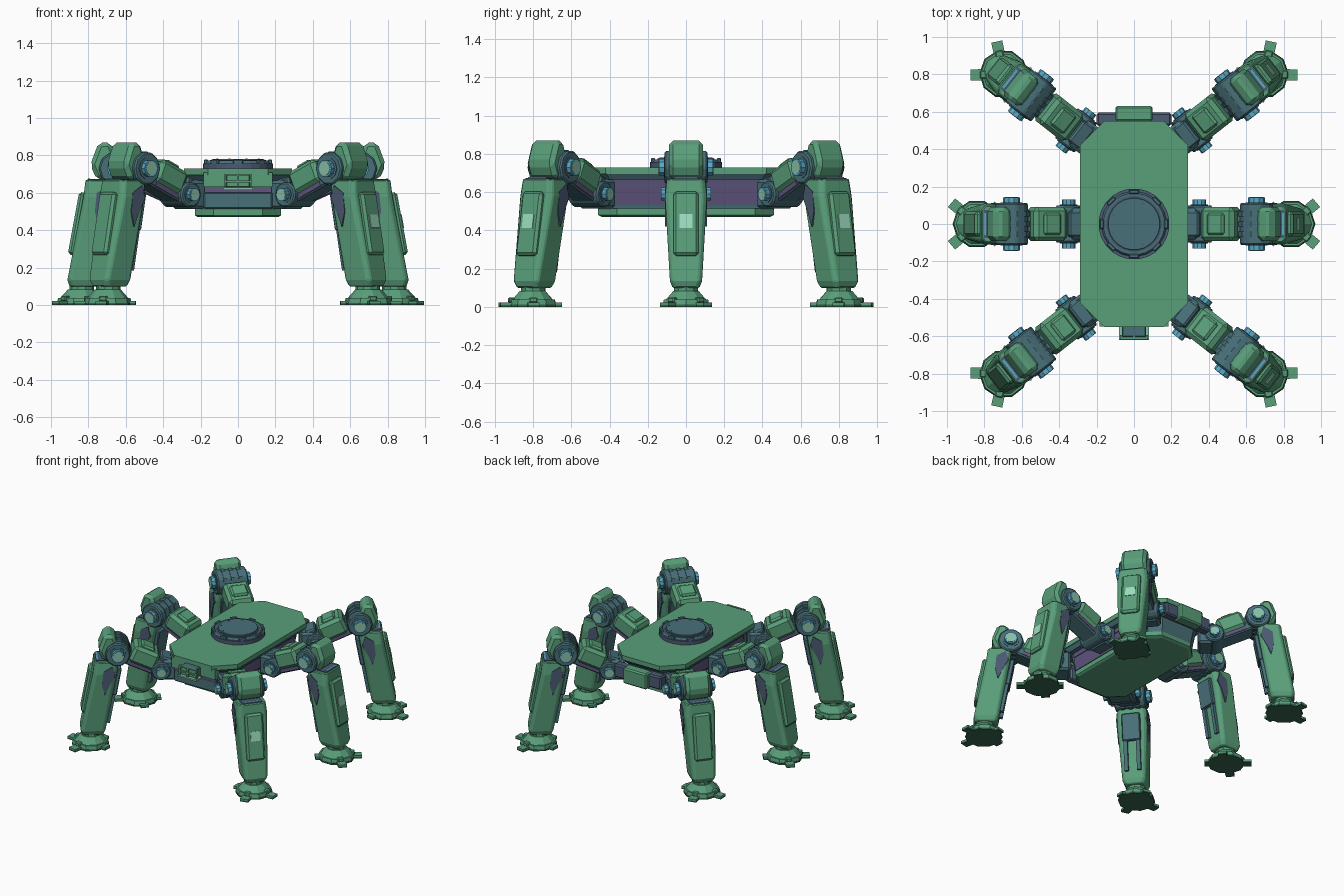
import bpy, bmesh, math
from mathutils import Matrix, Vector

if "Cube" in bpy.data.objects:
    bpy.data.objects.remove(bpy.data.objects["Cube"])


def material(name, rgb):
    m = bpy.data.materials.new(name)
    m.use_nodes = True
    m.diffuse_color = (*rgb, 1)
    m.node_tree.nodes["Principled BSDF"].inputs["Base Color"].default_value = (*rgb, 1)
    return m


GREEN = material("armour green", (0.1, 0.345, 0.195))
DARK = material("sole green", (0.035, 0.13, 0.075))
TEAL = material("joint teal", (0.065, 0.16, 0.19))
SLATE = material("shadow slate", (0.07, 0.1, 0.165))
PURPLE = material("core purple", (0.12, 0.09, 0.21))
BLUE = material("cap blue", (0.1, 0.4, 0.58))
PALE = material("pale green", (0.25, 0.52, 0.38))
MINT = material("marker mint", (0.34, 0.72, 0.53))

ID = Matrix.Identity(4)


def finish(name, bm, mat, frame=ID, bevel=0.0):
    bmesh.ops.recalc_face_normals(bm, faces=bm.faces)
    bm.transform(frame)
    mesh = bpy.data.meshes.new(name)
    bm.to_mesh(mesh)
    bm.free()
    mesh.materials.append(mat)
    ob = bpy.data.objects.new(name, mesh)
    bpy.context.collection.objects.link(ob)
    if bevel:
        mod = ob.modifiers.new("edge", "BEVEL")
        mod.width, mod.segments, mod.limit_method = bevel, 1, "ANGLE"


def box(name, centre, half, mat, frame=ID, tilt=0.0, bevel=0.0, turn=0.0):
    bm = bmesh.new()
    bmesh.ops.create_cube(bm, size=2)
    bm.transform(Matrix.Translation(centre) @ Matrix.Rotation(turn, 4, "Z")
                 @ Matrix.Rotation(tilt, 4, "Y") @ Matrix.Diagonal((*half, 1)))
    finish(name, bm, mat, frame, bevel)


def cylinder(name, centre, r1, r2, half, mat, frame=ID, sides=12, across=False, bevel=0.0):
    """Round part along z, or along the joint axis y when across is set."""
    bm = bmesh.new()
    bmesh.ops.create_cone(bm, cap_ends=True, segments=sides, radius1=r1, radius2=r2, depth=2 * half)
    bm.transform(Matrix.Rotation(math.pi / sides, 4, "Z"))
    turn = Matrix.Rotation(math.pi / 2, 4, "X") if across else ID
    bm.transform(Matrix.Translation(centre) @ turn)
    finish(name, bm, mat, frame, bevel)


def loft(name, sections, mat, frame=ID, bevel=0.0):
    """Stack of chamfered rectangles: (z, centre x, half x, half y, chamfer)."""
    bm = bmesh.new()
    rings = []
    for z, cx, hx, hy, c in sections:
        a, b = hx - c, hy - c
        pts = [(hx, -b), (hx, b), (a, hy), (-a, hy), (-hx, b), (-hx, -b), (-a, -hy), (a, -hy)]
        rings.append([bm.verts.new((cx + x, y, z)) for x, y in pts])
    for lo, hi in zip(rings, rings[1:]):
        for i in range(8):
            j = (i + 1) % 8
            bm.faces.new((lo[i], lo[j], hi[j], hi[i]))
    bm.faces.new(rings[0])
    bm.faces.new(rings[-1])
    finish(name, bm, mat, frame, bevel)


def prism(name, profile, half, mat, frame=ID, bevel=0.0):
    """Profile in x and z, extruded evenly to both sides along y."""
    bm = bmesh.new()
    face = bm.faces.new([bm.verts.new((x, -half, z)) for x, z in profile])
    new = bmesh.ops.extrude_face_region(bm, geom=[face])["geom"]
    bmesh.ops.translate(bm, vec=(0, 2 * half, 0),
                        verts=[v for v in new if isinstance(v, bmesh.types.BMVert)])
    finish(name, bm, mat, frame, bevel)


# Hull
loft("top_plate", [(0.695, 0, 0.29, 0.55, 0.13), (0.73, 0, 0.29, 0.55, 0.13)], GREEN)
loft("plate_lip", [(0.665, 0, 0.265, 0.52, 0.12), (0.697, 0, 0.285, 0.545, 0.13)], TEAL)
loft("hull_core", [(0.51, 0, 0.2, 0.46, 0.07), (0.67, 0, 0.225, 0.49, 0.08)], TEAL)
loft("bottom_plate", [(0.47, 0, 0.215, 0.44, 0.1), (0.48, 0, 0.23, 0.46, 0.1),
                      (0.515, 0, 0.23, 0.46, 0.1)], GREEN)
for side in (-1, 1):
    tag = "left" if side > 0 else "right"
    box(f"hull_side_{tag}", (side * 0.2145, 0, 0.598), (0.006, 0.385, 0.07), PURPLE,
        tilt=side * 0.155)
    for i, z in enumerate((0.535, 0.635)):
        box(f"hull_rib_{tag}_{i}", (side * (0.215 + 0.15 * (z - 0.598)), 0, z),
            (0.01, 0.38, 0.004), SLATE)
box("front_bulkhead", (0, -0.49, 0.56), (0.185, 0.03, 0.045), TEAL, bevel=0.008)
box("front_stripe", (0, -0.495, 0.617), (0.18, 0.03, 0.016), PURPLE)
box("front_band", (0, -0.515, 0.67), (0.185, 0.032, 0.04), GREEN)
box("rear_bulkhead", (0, 0.56, 0.62), (0.2, 0.035, 0.05), SLATE, bevel=0.01)
box("rear_locker", (0, 0.59, 0.62), (0.1, 0.04, 0.06), GREEN, bevel=0.01)

# Front sensor with guard bars
box("sensor_body", (0, -0.575, 0.665), (0.065, 0.03, 0.035), TEAL, bevel=0.006)
box("sensor_face", (0, -0.602, 0.665), (0.06, 0.006, 0.03), GREEN)
box("sensor_sill", (0, -0.585, 0.622), (0.08, 0.035, 0.006), PALE)
for x in (-0.07, 0, 0.07):
    box("sensor_post", (x, -0.605, 0.665), (0.006, 0.012, 0.035), GREEN)
for z in (0.66, 0.697):
    box("sensor_rail", (0, -0.61, z), (0.075, 0.007, 0.005), GREEN)

# Turret ring
cylinder("ring_base", (0, 0, 0.743), 0.19, 0.19, 0.015, SLATE, sides=24)
cylinder("ring_step", (0, 0, 0.762), 0.178, 0.165, 0.01, TEAL, sides=24)
cylinder("ring_groove", (0, 0, 0.772), 0.15, 0.15, 0.004, SLATE, sides=24)
cylinder("ring_cover", (0, 0, 0.775), 0.143, 0.138, 0.007, TEAL, sides=24)
for i in range(8):
    a = i * math.pi / 4
    box(f"ring_lug_{i}", (0.172 * math.cos(a), 0.172 * math.sin(a), 0.766),
        (0.011, 0.026, 0.012), TEAL, turn=a, bevel=0.004)
    a += math.pi / 8
    cylinder(f"ring_bolt_{i}", (0.12 * math.cos(a), 0.12 * math.sin(a), 0.782),
             0.005, 0.005, 0.002, SLATE, sides=6)


def joint(name, x, z, r, half, cap, frame):
    cylinder(f"{name}_drum", (x, 0, z), r, r, half, TEAL, frame, 10, True, 0.008)
    cylinder(f"{name}_collar", (x, 0, z), cap * 1.3, cap * 1.3, half + 0.004, TEAL, frame, 10, True)
    cylinder(f"{name}_cap", (x, 0, z), cap, cap, half + 0.03, BLUE, frame, 10, True)
    cylinder(f"{name}_pin", (x, 0, z), cap * 0.8, cap * 0.8, half + 0.032, PALE, frame, 10, True)


def leg(name, frame, marked):
    # Hip
    box(f"{name}_hip", (0.29, 0, 0.59), (0.055, 0.085, 0.075), TEAL, frame, bevel=0.015)
    box(f"{name}_hip_cover", (0.315, 0, 0.655), (0.04, 0.07, 0.025), TEAL, frame, -0.3, 0.01)
    joint(f"{name}_hip_joint", 0.35, 0.59, 0.07, 0.1, 0.036, frame)

    # Upper arm
    rise = -math.atan2(0.14, 0.31)
    arm = frame @ Matrix.Translation((0.47, 0, 0.675)) @ Matrix.Rotation(rise, 4, "Y")
    box(f"{name}_arm_bar", (0.02, 0, -0.035), (0.15, 0.072, 0.05), TEAL, arm, bevel=0.01)
    box(f"{name}_arm_armour", (0, 0, 0.012), (0.098, 0.092, 0.066), GREEN, arm, bevel=0.022)
    box(f"{name}_arm_panel", (0, 0, 0.08), (0.05, 0.06, 0.014), GREEN, arm, bevel=0.012)
    box(f"{name}_arm_stripe", (0, 0, -0.064), (0.08, 0.075, 0.012), PURPLE, arm)

    # Knee and its hood
    joint(f"{name}_knee", 0.655, 0.73, 0.09, 0.112, 0.046, frame)
    for y in (-0.055, 0, 0.055):
        cylinder(f"{name}_knee_band", (0.655, y, 0.73), 0.096, 0.096, 0.014, TEAL, frame, 10, True)
    prism(f"{name}_knee_hood", [(0.65, 0.79), (0.68, 0.87), (0.745, 0.87), (0.79, 0.75),
                                (0.755, 0.67), (0.68, 0.67)], 0.09, GREEN, frame, 0.022)

    # Shin
    loft(f"{name}_shin", [(0.1, 0.826, 0.075, 0.07, 0.018), (0.135, 0.825, 0.087, 0.084, 0.018),
                          (0.58, 0.742, 0.084, 0.11, 0.022), (0.67, 0.731, 0.084, 0.1, 0.022)],
         GREEN, frame, 0.006)
    box(f"{name}_shin_top", (0.765, 0, 0.671), (0.04, 0.075, 0.004), SLATE, frame)
    box(f"{name}_shin_slit", (0.796, 0, 0.675), (0.006, 0.06, 0.003), BLUE, frame)
    lean = frame @ Matrix.Translation((0.86, 0, 0.435)) @ Matrix.Rotation(-0.18, 4, "Y")
    box(f"{name}_shin_panel", (0, 0, 0), (0.02, 0.066, 0.17), GREEN, lean, bevel=0.014)
    if marked:
        box(f"{name}_shin_marker", (0.021, 0, 0.01), (0.003, 0.035, 0.036), MINT, lean)
    box(f"{name}_shin_back", (-0.187, 0, 0.1), (0.016, 0.065, 0.1), TEAL, lean, bevel=0.006)
    for y in (-0.045, 0.045):
        box(f"{name}_shin_rod", (-0.183, y, -0.1), (0.012, 0.014, 0.12), TEAL, lean)
    prism(f"{name}_shin_patch", [(0.672, 0.57), (0.69, 0.64), (0.755, 0.6), (0.765, 0.5),
                                 (0.745, 0.42), (0.715, 0.49)], 0.111, SLATE, frame)

    # Ankle and foot, with a dark sole
    cylinder(f"{name}_ankle", (0.835, 0, 0.09), 0.066, 0.066, 0.025, GREEN, frame, 10)
    cylinder(f"{name}_foot_cone", (0.84, 0, 0.058), 0.115, 0.07, 0.025, GREEN, frame, 10)
    cylinder(f"{name}_foot_base", (0.84, 0, 0.024), 0.128, 0.122, 0.014, GREEN, frame, 10)
    cylinder(f"{name}_foot_sole", (0.84, 0, 0.006), 0.13, 0.13, 0.006, DARK, frame, 10)
    for i, (deg, reach) in enumerate(((40, 0.117), (140, 0.09), (220, 0.09), (320, 0.117))):
        a = math.radians(deg)
        out = Vector((math.cos(a), math.sin(a), 0))
        spot = Vector((0.84, 0, 0)) + out * reach
        box(f"{name}_toe_{i}", spot + Vector((0, 0, 0.016)), (0.06, 0.03, 0.006),
            GREEN, frame, turn=a)
        box(f"{name}_toe_sole_{i}", spot + Vector((0, 0, 0.005)), (0.06, 0.03, 0.005),
            DARK, frame, turn=a)
        box(f"{name}_toe_rib_{i}", spot - out * 0.03 + Vector((0, 0, 0.035)),
            (0.04, 0.022, 0.014), GREEN, frame, turn=a, bevel=0.006)


# Three legs on each side
for tag, (ox, oy, deg) in {"front": (0.035, -0.285, -38), "middle": (0, 0, 0),
                           "rear": (0.035, 0.285, 38)}.items():
    for side in (1, -1):
        angle = math.radians(deg if side > 0 else 180 - deg)
        place = Matrix.Translation((side * ox, oy, 0)) @ Matrix.Rotation(angle, 4, "Z")
        leg(f"{tag}_{'left' if side > 0 else 'right'}_leg", place, side > 0)
